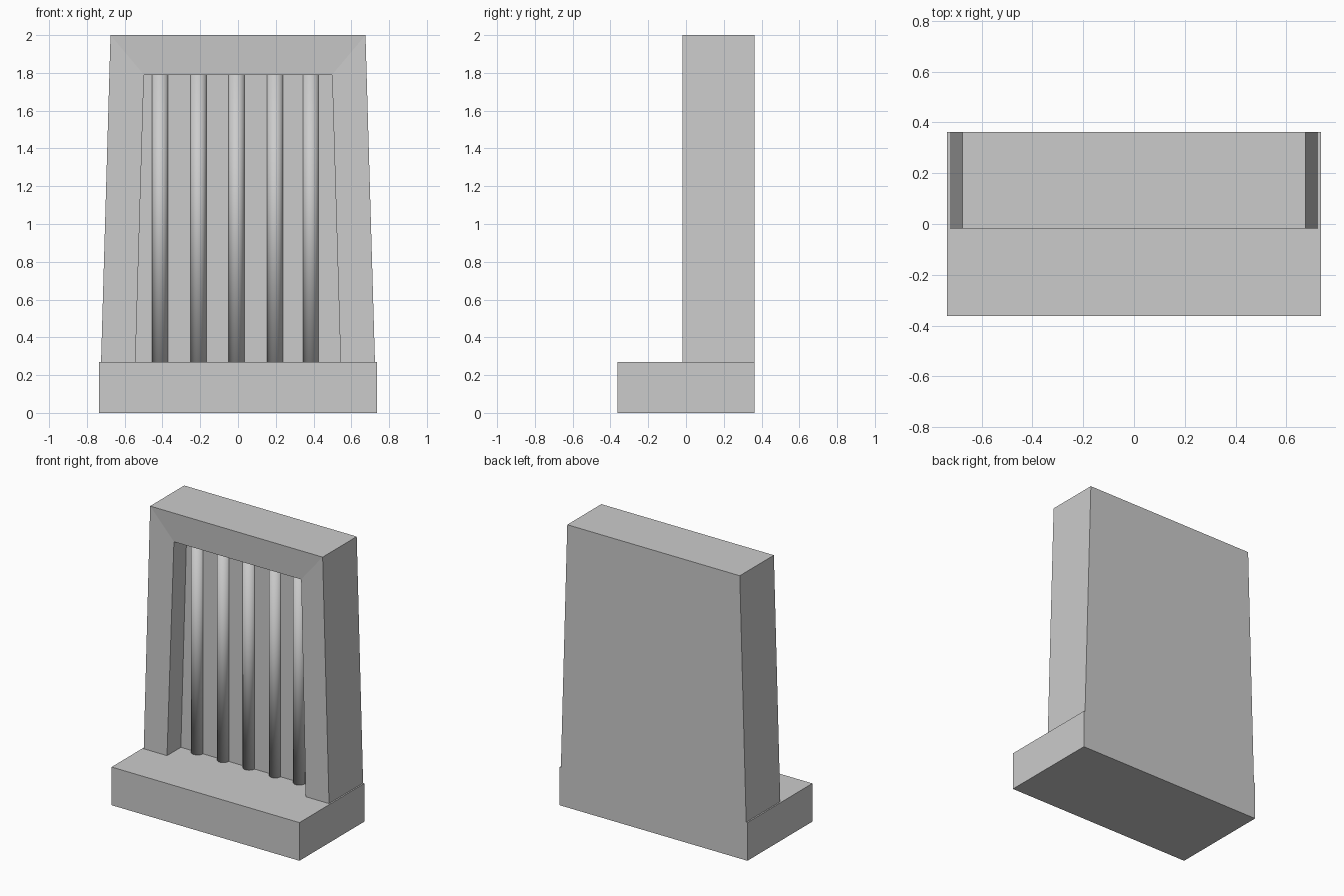
import bpy, bmesh

cube = bpy.data.objects.get("Cube")
if cube:
    bpy.data.objects.remove(cube, do_unlink=True)

grey = bpy.data.materials.new("plain grey")
grey.use_nodes = True
GREY = (0.6, 0.6, 0.6, 1)
grey.diffuse_color = GREY
grey.node_tree.nodes["Principled BSDF"].inputs["Base Color"].default_value = GREY

BASE_TOP, BACK = 0.27, 0.363
FRONT, PANEL = -0.018, 0.137


def add_object(name, bm):
    bmesh.ops.recalc_face_normals(bm, faces=bm.faces)
    mesh = bpy.data.meshes.new(name)
    bm.to_mesh(mesh)
    bm.free()
    mesh.materials.append(grey)
    obj = bpy.data.objects.new(name, mesh)
    bpy.context.collection.objects.link(obj)
    return obj


# Plinth slab
bm = bmesh.new()
bmesh.ops.create_cube(bm, size=1)
for v in bm.verts:
    v.co = (v.co.x * 1.47, v.co.y * 2 * BACK, (v.co.z + 0.5) * BASE_TOP)
add_object("plinth", bm)


# Tapered surround: outlines run left foot, left top, right top, right foot
def outline(bm, foot, head, top, y, head_y=None):
    head_y = y if head_y is None else head_y
    pts = [(foot, y, BASE_TOP), (head, head_y, top),
           (-head, head_y, top), (-foot, y, BASE_TOP)]
    return [bm.verts.new(p) for p in pts]


bm = bmesh.new()
back = outline(bm, 0.725, 0.675, 2, BACK)
outer = outline(bm, 0.725, 0.675, 2, FRONT)
inner = outline(bm, 0.543, 0.498, 1.79, FRONT, FRONT + 0.013)
panel = outline(bm, 0.543, 0.498, 1.79, PANEL)
for a, b in ((back, outer), (outer, inner), (inner, panel)):
    for i in range(3):
        bm.faces.new((a[i], a[i + 1], b[i + 1], b[i]))
bm.faces.new(back)
bm.faces.new(panel)
bm.faces.new((back[0], outer[0], inner[0], panel[0], panel[3], inner[3], outer[3], back[3]))
add_object("surround", bm)

# Round columns half sunk into the recessed panel
for n, x in enumerate((-0.412, -0.21, -0.008, 0.196, 0.385)):
    bm = bmesh.new()
    bmesh.ops.create_cone(bm, cap_ends=True, segments=24, radius1=0.042,
                          radius2=0.042, depth=1.79 - BASE_TOP)
    for f in bm.faces:
        f.smooth = True
    column = add_object(f"column_{n + 1}", bm)
    column.location = (x, PANEL, (1.79 + BASE_TOP) / 2)
